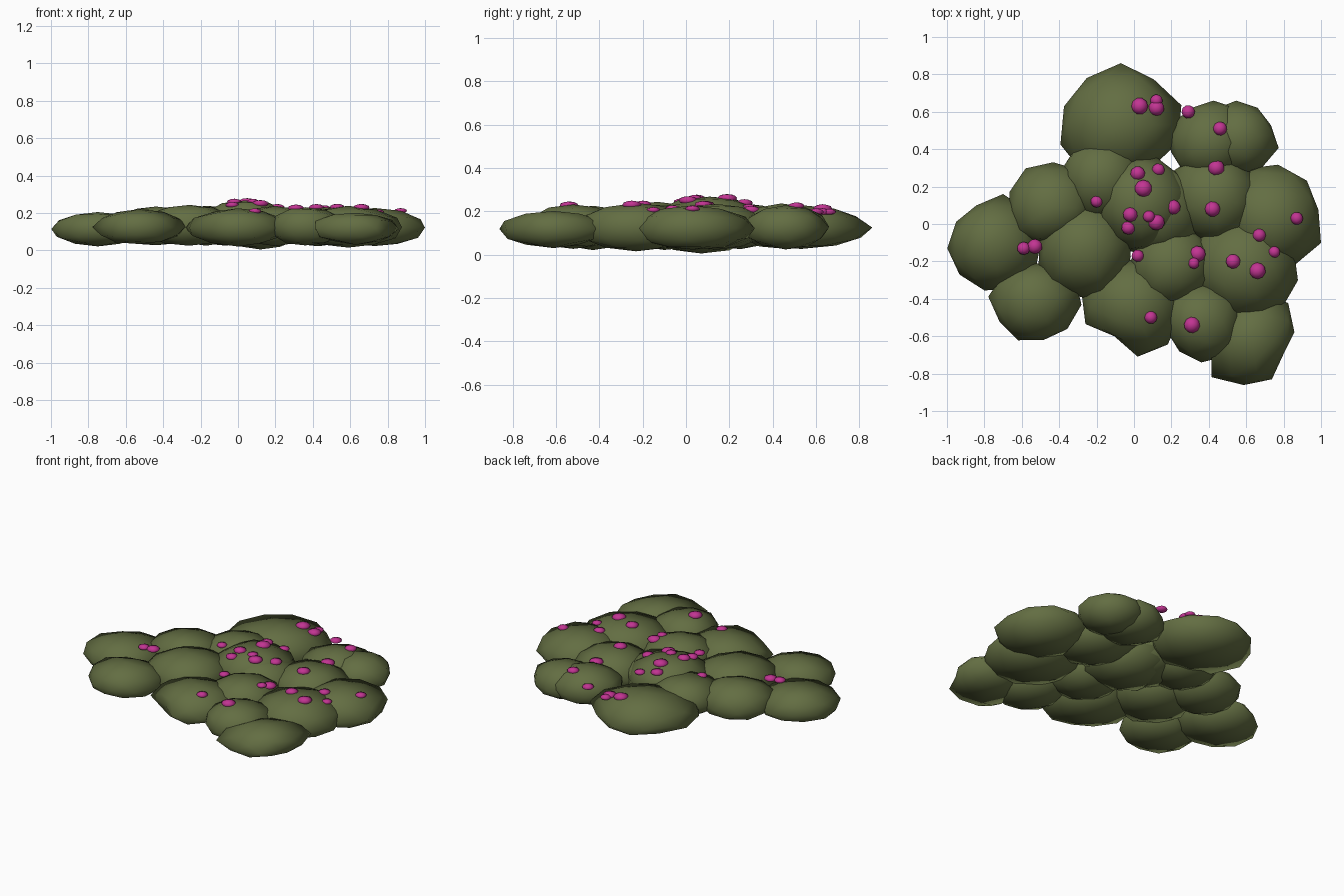
import bpy
import bmesh
import math
import random
from mathutils import Vector
from mathutils.bvhtree import BVHTree

cube = bpy.data.objects.get("Cube")
if cube:
    bpy.data.objects.remove(cube, do_unlink=True)

random.seed(4)


def make_material(name, color):
    mat = bpy.data.materials.new(name)
    mat.use_nodes = True
    mat.diffuse_color = color
    shader = next(n for n in mat.node_tree.nodes if n.type == "BSDF_PRINCIPLED")
    shader.inputs["Base Color"].default_value = color
    shader.inputs["Roughness"].default_value = 0.9
    return mat


leaf_green = make_material("leaf_green", (0.125, 0.155, 0.055, 1))
flower_pink = make_material("flower_pink", (0.54, 0.035, 0.29, 1))


def make_blob(name, mat, center, outline, height, first_corner, jitter):
    """Makes a flattened low-poly ball whose ten sided rim follows the outline radii."""
    bm = bmesh.new()
    bmesh.ops.create_icosphere(bm, subdivisions=2, radius=1)
    normals = []
    for v in bm.verts:
        # The ball's own rim corners start at 18 degrees and are 36 apart
        step = ((math.degrees(math.atan2(v.co.y, v.co.x)) - 18) / 36) % 10
        low = int(step + 0.001) % 10
        blend = max(0, step - int(step + 0.001))
        radius = outline[low] * (1 - blend) + outline[(low + 1) % 10] * blend
        angle = math.radians(first_corner + step * 36)
        out = Vector((math.cos(angle), math.sin(angle), 0)) * math.hypot(v.co.x, v.co.y)
        up = Vector((0, 0, v.co.z))
        # Keep the round normals of the ball, for soft plump shading
        normals.append((out + up).normalized())
        if abs(v.co.z) > 0.01:
            out *= 1 + random.uniform(-jitter, jitter)
            up *= 1 + random.uniform(-jitter, jitter)
        v.co = Vector(center) + out * radius + up * height
    for face in bm.faces:
        face.smooth = True
    mesh = bpy.data.meshes.new(name)
    bm.to_mesh(mesh)
    bm.free()
    mesh.normals_split_custom_set_from_vertices(normals)
    mesh.materials.append(mat)
    obj = bpy.data.objects.new(name, mesh)
    bpy.context.scene.collection.objects.link(obj)
    return obj


# Leaf clumps: x, y, middle height, half height, angle of the first rim corner
clumps = {
    "back": (-0.07, 0.53, 0.125, 0.1, 18),
    "back_left": (0.41, 0.44, 0.13, 0.105, 14),
    "back_far_left": (0.56, 0.46, 0.125, 0.1, 22),
    "right_back": (-0.44, 0.09, 0.132, 0.107, 16),
    "far_right": (-0.75, -0.1, 0.115, 0.09, 7),
    "right_front": (-0.53, -0.41, 0.125, 0.093, 31),
    "far_left": (0.73, 0.03, 0.122, 0.102, 10),
    "front_right": (0, -0.43, 0.123, 0.1, 22),
    "front": (0.36, -0.52, 0.128, 0.105, 18),
    "front_left": (0.63, -0.61, 0.118, 0.085, 8),
    "inner_back": (-0.17, 0.25, 0.135, 0.108, 20),
    "inner_right": (-0.26, -0.13, 0.135, 0.11, 25),
    "crown": (0.04, 0.11, 0.15, 0.122, 0),
    "middle": (0.12, 0.07, 0.125, 0.12, 15),
    "inner_front": (0.2, -0.22, 0.13, 0.107, 30),
    "inner_left": (0.43, 0.14, 0.13, 0.108, 6),
    "left_front": (0.59, -0.23, 0.125, 0.11, 22),
}

# Rim radii of the outer clumps, counter-clockwise from the first corner
rims = {
    "back": (0.34, 0.3, 0.33, 0.31, 0.32, 0.34, 0.33, 0.3, 0.28, 0.32),
    "back_left": (0.2, 0.23, 0.22, 0.21, 0.23, 0.22, 0.22, 0.2, 0.2, 0.2),
    "back_far_left": (0.185, 0.19, 0.2, 0.2, 0.2, 0.2, 0.2, 0.2, 0.2, 0.22),
    "right_back": (0.25, 0.25, 0.24, 0.25, 0.24, 0.24, 0.23, 0.18, 0.2, 0.22),
    "far_right": (0.26, 0.25, 0.265, 0.22, 0.23, 0.25, 0.25, 0.26, 0.27, 0.26),
    "right_front": (0.25, 0.22, 0.2, 0.22, 0.25, 0.22, 0.23, 0.215, 0.23, 0.25),
    "far_left": (0.26, 0.28, 0.29, 0.3, 0.27, 0.25, 0.25, 0.27, 0.28, 0.3),
    "front_right": (0.26, 0.25, 0.24, 0.27, 0.29, 0.28, 0.2, 0.28, 0.28, 0.26),
    "front": (0.22, 0.24, 0.2, 0.22, 0.2, 0.19, 0.2, 0.22, 0.23, 0.23),
    "front_left": (0.23, 0.27, 0.25, 0.2, 0.2, 0.22, 0.3, 0.255, 0.245, 0.19),
}
# The hidden rims of the inner clumps are loosely round
inner_radii = {"inner_back": 0.23, "inner_right": 0.26, "crown": 0.25, "middle": 0.25,
               "inner_front": 0.23, "inner_left": 0.25, "left_front": 0.29}
for name, radius in inner_radii.items():
    rims[name] = [radius * random.uniform(0.92, 1.08) for corner in range(10)]

ground_cover = bmesh.new()
for name, (x, y, z, height, first_corner) in clumps.items():
    clump = make_blob("leaf_clump_" + name, leaf_green, (x, y, z), rims[name],
                      height, first_corner, 0.04)
    ground_cover.from_mesh(clump.data)

# Flower heads resting on the leaves: x, y, radius
flowers = [
    (0.03, 0.63, 0.045), (0.12, 0.66, 0.033), (0.12, 0.62, 0.042),
    (0.29, 0.6, 0.036), (0.46, 0.51, 0.037), (0.44, 0.3, 0.044),
    (0.02, 0.27, 0.039), (0.13, 0.29, 0.034), (0.05, 0.19, 0.046),
    (0.21, 0.09, 0.039), (0.42, 0.08, 0.041), (-0.02, 0.05, 0.039),
    (-0.03, -0.02, 0.037), (0.08, 0.04, 0.032), (0.12, 0.01, 0.044),
    (-0.2, 0.12, 0.032), (0.02, -0.17, 0.033), (0.34, -0.16, 0.043),
    (0.32, -0.21, 0.03), (0.53, -0.2, 0.039), (0.67, -0.06, 0.035),
    (0.66, -0.25, 0.044), (0.75, -0.15, 0.031), (0.87, 0.03, 0.034),
    (-0.59, -0.13, 0.035), (-0.53, -0.12, 0.04), (0.09, -0.5, 0.034),
    (0.31, -0.54, 0.043),
]
surface = BVHTree.FromBMesh(ground_cover)
for i, (x, y, radius) in enumerate(flowers):
    hit = surface.ray_cast(Vector((x, y, 1)), Vector((0, 0, -1)))[0]
    # A head that overhangs the leaves sits level with its neighbours
    top = max(hit.z, 0.195) if hit else 0.2
    make_blob("flower_" + str(i + 1), flower_pink, (x, y, top + 0.003),
              [radius] * 10, radius * 0.42, i * 25, 0.04)
ground_cover.free()
